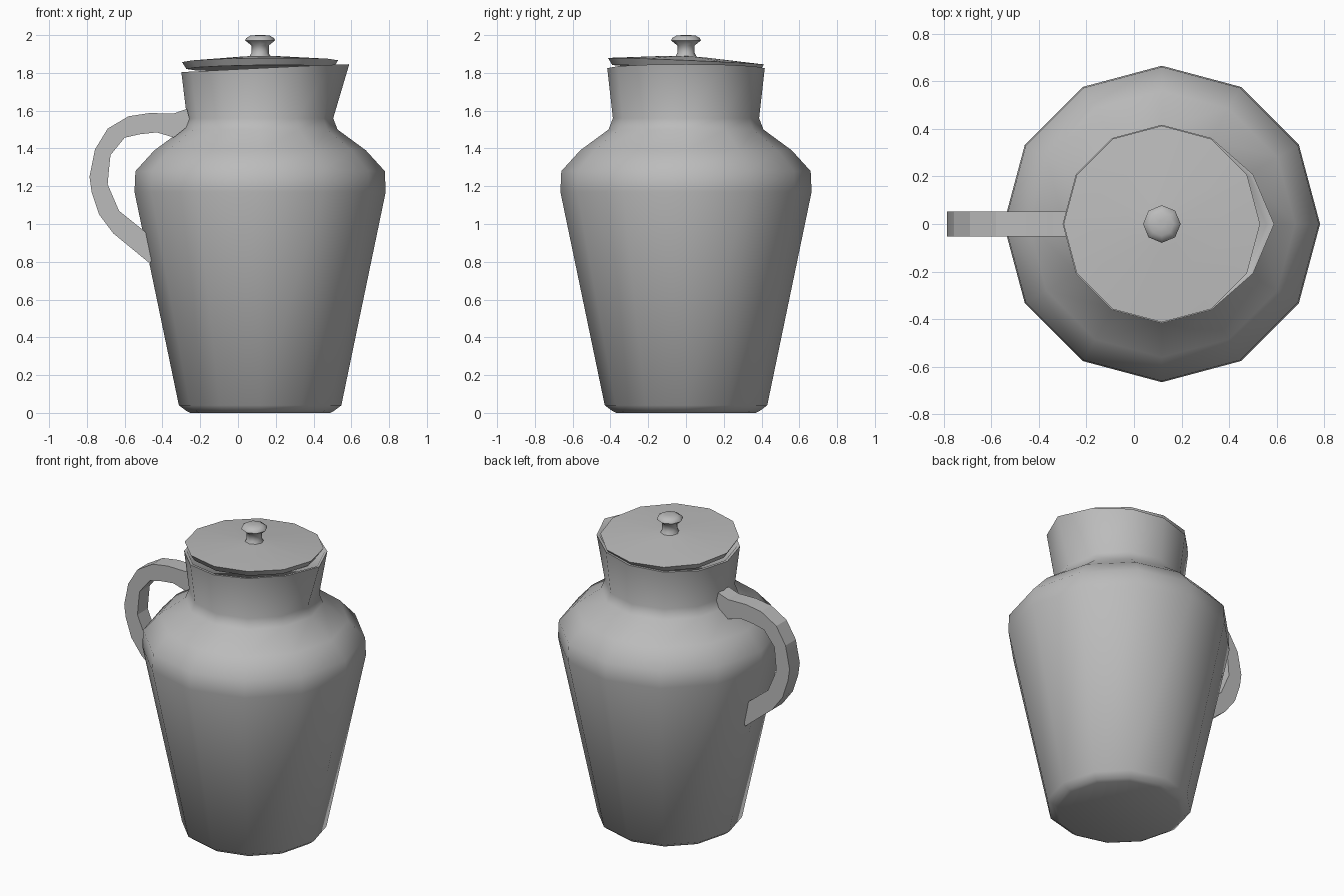
import bpy
import math

cube = bpy.data.objects.get("Cube")
if cube:
    bpy.data.objects.remove(cube, do_unlink=True)

CX = 0.117  # axis of the vessel

metal = bpy.data.materials.new("grey metal")
metal.use_nodes = True
grey = (0.5, 0.5, 0.5, 1)
metal.diffuse_color = grey
metal.node_tree.nodes["Principled BSDF"].inputs["Base Color"].default_value = grey


def add_object(name, verts, faces, angle):
    mesh = bpy.data.meshes.new(name)
    mesh.from_pydata(verts, [], faces)
    mesh.materials.append(metal)
    obj = bpy.data.objects.new(name, mesh)
    bpy.context.collection.objects.link(obj)
    bpy.ops.object.select_all(action="DESELECT")
    obj.select_set(True)
    bpy.context.view_layer.objects.active = obj
    if angle:
        bpy.ops.object.shade_smooth_by_angle(angle=math.radians(angle))
    return obj


def lathe(name, profile, sides, angle, shape=None):
    """Turn a (radius, height) profile, bottom to top; shape adjusts each point."""
    verts, faces = [], []
    for ring, (r, z) in enumerate(profile):
        for i in range(sides):
            a = math.tau * i / sides
            p = (r * math.cos(a), r * math.sin(a), z)
            if shape:
                p = shape(ring, i, *p)
            verts.append((p[0] + CX, p[1], p[2]))
    for ring in range(len(profile) - 1):
        for i in range(sides):
            a, b = ring * sides, (ring + 1) * sides
            j = (i + 1) % sides
            faces.append((a + i, a + j, b + j, b + i))
    faces.append(tuple(reversed(range(sides))))
    last = (len(profile) - 1) * sides
    faces.append(tuple(range(last, last + sides)))
    return add_object(name, verts, faces, angle)


# Jug body: the rim tilts up toward a pointed spout on +x
body_profile = [(0.37, 0), (0.39, 0.01), (0.43, 0.04), (0.665, 1.17), (0.66, 1.28),
                (0.56, 1.39), (0.41, 1.5), (0.387, 1.56), (0.417, 1.825),
                (0.40, 1.825), (0.385, 1.80)]


def spout(ring, i, x, y, z):
    if ring >= 8:
        z += 0.05 * x
        if i == 0:
            x += 0.055
        elif i in (1, 11):
            x += 0.022
    return x, y, z


lathe("jug_body", body_profile, 12, 62, spout)


# Lid: a shallow disc resting at a slight tilt
def tilt(ring, i, x, y, z):
    return x, y, z + 0.012 * x - 0.042 * y


lathe("lid", [(0.39, 1.825), (0.413, 1.862), (0.10, 1.886), (0.01, 1.89)], 12, 30, tilt)

# Knob on the lid
lathe("lid_knob", [(0.06, 1.88), (0.046, 1.905), (0.046, 1.945), (0.079, 1.972),
                   (0.074, 1.984), (0.05, 1.998), (0.015, 2.0)], 8, 62)

# Handle: flat strap between an outer and an inner curve
outer = [(-0.27, 1.61), (-0.34, 1.585), (-0.47, 1.587), (-0.58, 1.57), (-0.69, 1.505),
         (-0.757, 1.395), (-0.786, 1.25), (-0.775, 1.17), (-0.735, 1.05), (-0.66, 0.95),
         (-0.465, 0.79)]
inner = [(-0.25, 1.53), (-0.34, 1.458), (-0.43, 1.485), (-0.52, 1.475), (-0.60, 1.457),
         (-0.675, 1.365), (-0.683, 1.29), (-0.69, 1.21), (-0.63, 1.07), (-0.505, 0.97),
         (-0.42, 0.90)]
verts = [(x, y, z) for o, n in zip(outer, inner)
         for (x, z), y in ((o, -0.053), (o, 0.053), (n, 0.053), (n, -0.053))]
faces = [(0, 1, 2, 3)]
for k in range(len(outer) - 1):
    a, b = 4 * k, 4 * k + 4
    for s in range(4):
        t = (s + 1) % 4
        faces.append((a + s, b + s, b + t, a + t))
faces.append(tuple(len(verts) - 1 - s for s in range(4)))
add_object("handle", verts, faces, 20)
